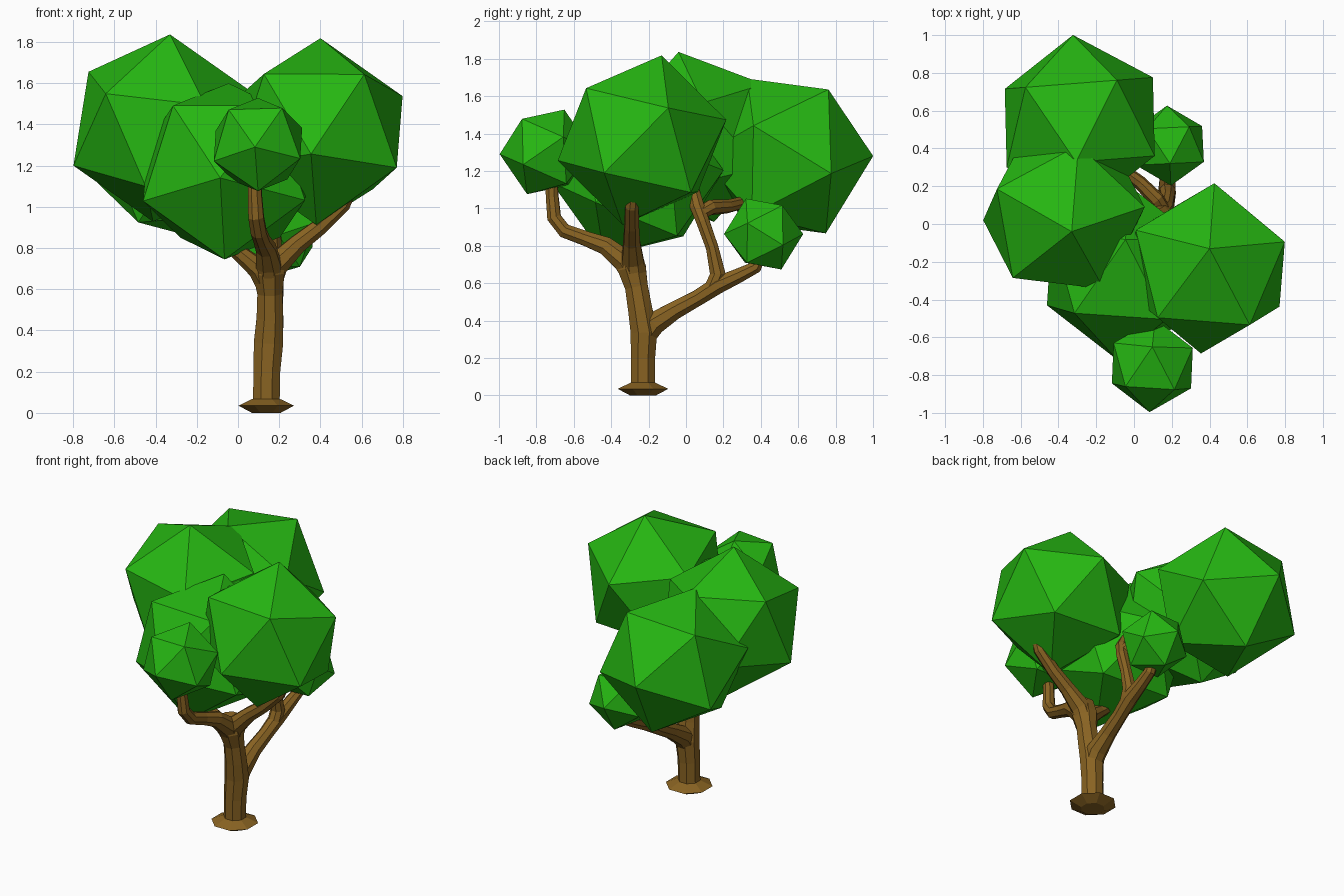
import bpy, math
from mathutils import Vector


def material(name, rgb):
    m = bpy.data.materials.new(name)
    m.diffuse_color = (*rgb, 1)
    return m


LEAF = material("leaf_green", (0.019, 0.47, 0.006))
BARK = material("bark_brown", (0.25, 0.125, 0.016))


def add_mesh(name, verts, faces, mat):
    me = bpy.data.meshes.new(name)
    me.from_pydata(verts, [], faces)
    me.materials.append(mat)
    ob = bpy.data.objects.new(name, me)
    bpy.context.collection.objects.link(ob)
    return ob


def leaf_ball(name, centre, corner, neighbour, radius):
    """Regular icosahedron turned so one corner and its neighbour point as given."""
    c, a, b = Vector(centre), Vector(corner).normalized(), Vector(neighbour)
    u = (b - a * b.dot(a)).normalized()
    v = a.cross(u)
    ring = []
    for k in range(5):
        t = math.tau * k / 5
        ring.append(a / math.sqrt(5) + (u * math.cos(t) + v * math.sin(t)) * 2 / math.sqrt(5))
    # corner, upper ring, opposite corner, opposite ring
    dirs = [a] + ring + [-a] + [-r for r in ring]
    faces = []
    for k in range(5):
        n = (k + 1) % 5
        low, low_n = 7 + (k + 3) % 5, 7 + (k + 2) % 5
        faces += [(0, 1 + k, 1 + n), (6, 7 + n, 7 + k),
                  (1 + k, low, 1 + n), (1 + k, 7 + (k + 2) % 5, low)]
    return add_mesh(name, [c + d * radius for d in dirs], faces, LEAF)


def limb(name, points, sides=8):
    """Faceted tube through (x, y, z, radius) points."""
    pos = [Vector(p[:3]) for p in points]
    tan = [(pos[min(i + 1, len(pos) - 1)] - pos[max(i - 1, 0)]).normalized()
           for i in range(len(pos))]
    side = Vector((1, 0, 0)) if abs(tan[0].x) < 0.8 else Vector((0, 1, 0))
    verts, faces = [], []
    for p, t, q in zip(pos, tan, points):
        side = (side - t * side.dot(t)).normalized()
        other = t.cross(side)
        for k in range(sides):
            w = math.tau * (k + 0.5) / sides
            verts.append(p + (side * math.cos(w) + other * math.sin(w)) * q[3])
    for i in range(len(pos) - 1):
        for k in range(sides):
            n = (k + 1) % sides
            faces.append((i * sides + k, i * sides + n,
                          (i + 1) * sides + n, (i + 1) * sides + k))
    last = (len(pos) - 1) * sides
    faces += [tuple(reversed(range(sides))), tuple(range(last, last + sides))]
    return add_mesh(name, verts, faces, BARK)


# Foliage clumps: centre, corner direction, neighbouring corner direction, radius
leaf_ball("foliage_back", (-0.287, 0.538, 1.28), (-0.036, 0.462, 0), (0.02, 0.209, -0.414), 0.464)
leaf_ball("foliage_left", (-0.371, 0.055, 1.382), (0.041, -0.095, 0.454), (-0.266, -0.335, 0.165), 0.466)
leaf_ball("foliage_right", (0.39, -0.235, 1.365), (0.01, 0.105, 0.455), (0.22, -0.295, 0.275), 0.465)
leaf_ball("foliage_middle", (-0.055, -0.26, 1.172), (0.01, 0.178, 0.4275), (-0.255, -0.2, 0.333), 0.463)
leaf_ball("foliage_small_back", (0.185, 0.415, 0.863), (-0.01, 0.208, 0), (-0.005, 0.09, -0.188), 0.212)
leaf_ball("foliage_small_front", (0.097, -0.75, 1.302), (-0.015, -0.244, -0.012), (0, -0.105, -0.225), 0.247)

# Trunk with flared foot
limb("foot", [(0.137, -0.23, 0.0, 0.075), (0.137, -0.23, 0.035, 0.146), (0.137, -0.23, 0.068, 0.072)])
limb("trunk", [(0.137, -0.23, 0.03, 0.07), (0.14, -0.23, 0.2, 0.07), (0.148, -0.225, 0.34, 0.077),
               (0.155, -0.245, 0.46, 0.07), (0.155, -0.265, 0.58, 0.066), (0.15, -0.29, 0.68, 0.082),
               (0.15, -0.3, 0.77, 0.065)])

# Main branches
limb("back_branch", [(0.148, -0.23, 0.30, 0.06), (0.15, -0.17, 0.385, 0.066), (0.155, -0.06, 0.455, 0.052),
                     (0.165, 0.06, 0.52, 0.046), (0.175, 0.17, 0.59, 0.05), (0.18, 0.28, 0.64, 0.042),
                     (0.185, 0.37, 0.685, 0.037), (0.185, 0.42, 0.80, 0.033)])
limb("upper_back_branch", [(0.175, 0.14, 0.575, 0.045), (0.178, 0.17, 0.65, 0.045), (0.18, 0.14, 0.79, 0.036),
                           (0.17, 0.09, 0.93, 0.038), (0.145, 0.06, 1.01, 0.042), (0.10, 0.04, 1.10, 0.032)])
limb("back_tip", [(0.16, 0.07, 0.97, 0.038), (0.12, 0.13, 1.005, 0.042), (0.03, 0.22, 1.01, 0.037),
                  (-0.08, 0.30, 1.03, 0.034), (-0.16, 0.38, 1.08, 0.03)])
limb("front_branch", [(0.152, -0.26, 0.60, 0.06), (0.148, -0.33, 0.72, 0.066), (0.135, -0.43, 0.80, 0.052),
                      (0.115, -0.54, 0.84, 0.042), (0.10, -0.65, 0.88, 0.041), (0.088, -0.705, 0.95, 0.04),
                      (0.082, -0.715, 1.06, 0.036), (0.082, -0.72, 1.16, 0.034)])
limb("right_branch", [(0.15, -0.27, 0.61, 0.06), (0.185, -0.285, 0.72, 0.064), (0.29, -0.29, 0.82, 0.048),
                      (0.40, -0.29, 0.905, 0.042), (0.51, -0.29, 1.01, 0.038), (0.55, -0.28, 1.10, 0.034)])
limb("left_branch", [(0.15, -0.27, 0.60, 0.055), (0.10, -0.30, 0.70, 0.055), (0.02, -0.31, 0.765, 0.042),
                     (-0.07, -0.31, 0.84, 0.036), (-0.12, -0.30, 0.92, 0.032)])
